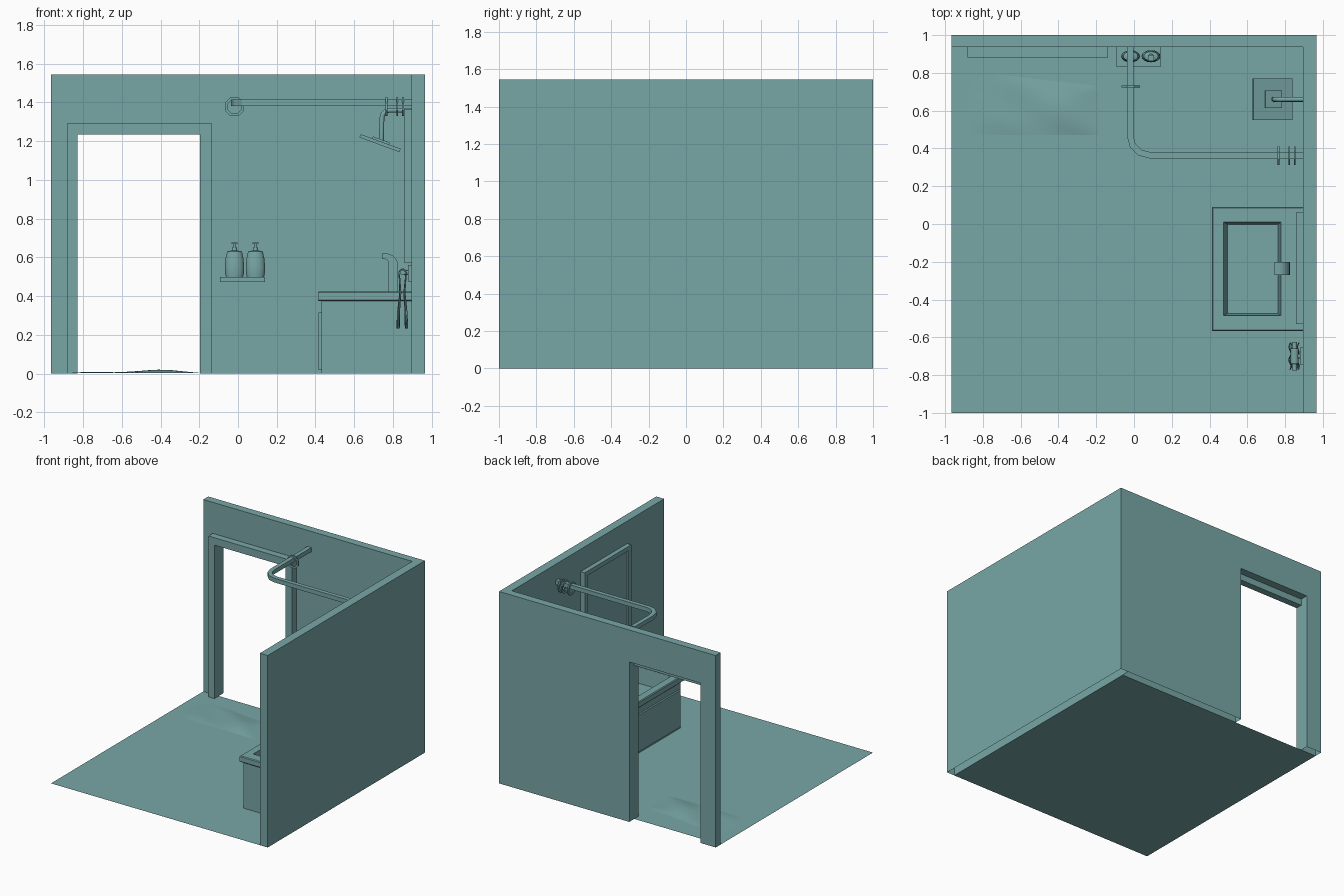
import bpy, bmesh, math
from mathutils import Matrix, Vector

if "Cube" in bpy.data.objects:
    bpy.data.objects.remove(bpy.data.objects["Cube"])

teal = bpy.data.materials.new("teal")
teal.diffuse_color = (0.19, 0.38, 0.38, 1)
teal.use_nodes = True
teal.node_tree.nodes["Principled BSDF"].inputs["Base Color"].default_value = teal.diffuse_color


def finish(name, bm, smooth=False, matrix=None):
    bmesh.ops.recalc_face_normals(bm, faces=bm.faces)
    me = bpy.data.meshes.new(name)
    bm.to_mesh(me)
    bm.free()
    me.materials.append(teal)
    ob = bpy.data.objects.new(name, me)
    bpy.context.collection.objects.link(ob)
    if matrix:
        ob.matrix_world = matrix
    if smooth:
        bpy.ops.object.select_all(action='DESELECT')
        ob.select_set(True)
        bpy.context.view_layer.objects.active = ob
        bpy.ops.object.shade_smooth_by_angle(angle=math.radians(40))
    return ob


def loft(name, loops, cap_start=True, cap_end=True, smooth=False, matrix=None):
    """Skin a row of closed loops with equal point counts."""
    bm = bmesh.new()
    rows = [[bm.verts.new(p) for p in loop] for loop in loops]
    n = len(rows[0])
    for a, b in zip(rows, rows[1:]):
        for i in range(n):
            bm.faces.new((a[i], a[(i + 1) % n], b[(i + 1) % n], b[i]))
    if cap_start:
        bm.faces.new(rows[0])
    if cap_end:
        bm.faces.new(rows[-1])
    return finish(name, bm, smooth, matrix)


def rect(x0, x1, y0, y1, z):
    return [(x0, y0, z), (x1, y0, z), (x1, y1, z), (x0, y1, z)]


def box(name, x0, x1, y0, y1, z0, z1, open_bottom=False, matrix=None):
    return loft(name, [rect(x0, x1, y0, y1, z) for z in (z0, z1)],
                cap_start=not open_bottom, matrix=matrix)


def prism_y(name, profile, y0, y1, smooth=False):
    return loft(name, [[(x, y, z) for x, z in profile] for y in (y0, y1)], smooth=smooth)


def tube(name, pts, r, sides=8, smooth=True):
    """Sweep a regular section along a path lying in one plane."""
    pts = [Vector(p) for p in pts]
    up = Vector((0, 0, 1))
    if len(pts) > 2:
        up = (pts[1] - pts[0]).cross(pts[-1] - pts[0]).normalized()
    loops = []
    for i, p in enumerate(pts):
        t = (pts[min(i + 1, len(pts) - 1)] - pts[max(i - 1, 0)]).normalized()
        side = t.cross(up)
        loops.append([p + r * (math.cos(a) * side + math.sin(a) * up)
                      for a in (2 * math.pi * (k + 0.5) / sides for k in range(sides))])
    return loft(name, loops, smooth=smooth)


def arc(cx, cy, r, a0, a1, n):
    return [(cx + r * math.cos(math.radians(a0 + (a1 - a0) * i / n)),
             cy + r * math.sin(math.radians(a0 + (a1 - a0) * i / n))) for i in range(n + 1)]


# Floor and walls
bm = bmesh.new()
bm.faces.new([bm.verts.new(p) for p in rect(-0.965, 0.895, -1, 0.937, 0)])
finish("floor", bm)
box("right_wall", 0.895, 0.965, -1, 1, 0, 1.545, open_bottom=True)


def arch(x0, x1, top, xi0, xi1, ti):
    return [(x0, 0), (x0, top), (x1, top), (x1, 0), (xi1, 0), (xi1, ti), (xi0, ti), (xi0, 0)]


wall = prism_y("back_wall", arch(-0.965, 0.895, 1.545, -0.828, -0.195, 1.287), 0.937, 1)
bm = bmesh.new()
bm.from_mesh(wall.data)
bmesh.ops.delete(bm, geom=[f for f in bm.faces if max(v.co.z for v in f.verts) < 0.01], context='FACES')
bm.to_mesh(wall.data)
bm.free()
prism_y("door_frame", arch(-0.881, -0.137, 1.295, -0.828, -0.195, 1.235), 0.882, 0.937)

# Rumpled bath mat
bm = bmesh.new()
bmesh.ops.create_grid(bm, x_segments=24, y_segments=14, size=1)
for v in bm.verts:
    u, w = v.co.x, v.co.y
    z = 0.007 + 0.011 * math.exp(-((u - 0.4) / 0.4) ** 2) * (0.7 + 0.3 * math.cos(3 * w)) \
        + 0.0025 * math.sin(5 * u + 3 * w)
    z *= 1 - 0.75 * max(abs(w) ** 4, abs(u) ** 6)
    v.co = (-0.53 + 0.345 * u, 0.62 + w * (0.15 - 0.02 * u) - 0.02 * u, max(z, 0.003))
finish("bath_mat", bm, True)

# Shelf with two pump bottles
box("bottle_shelf", -0.093, 0.14, 0.83, 0.937, 0.472, 0.498)
profile = [(0.044, 0.498), (0.049, 0.52), (0.050, 0.55), (0.046, 0.595), (0.038, 0.63),
           (0.014, 0.636), (0.012, 0.65), (0.006, 0.652), (0.006, 0.67)]
for i, cx in enumerate((-0.018, 0.09)):
    loops = []
    for r, z in profile:
        ry = r * (0.64 if r > 0.02 else 1)
        loops.append([(cx + r * math.cos(k * math.pi / 8), 0.888 + ry * math.sin(k * math.pi / 8), z)
                      for k in range(16)])
    loft(f"pump_bottle_{i + 1}", loops, smooth=True)
    box(f"pump_spout_{i + 1}", cx - 0.016, cx + 0.016, 0.862, 0.896, 0.668, 0.678)

# Square-section curtain rod with a bend, and its rings
bend = [(x, y, 1.399) for x, y in arc(0.08, 0.465, 0.1, 180, 270, 3)]
tube("curtain_rod", [(-0.02, 0.937, 1.399)] + bend + [(0.895, 0.365, 1.399)], 0.024, 4, False)


def ring(name, center, axis):
    bm = bmesh.new()
    rows = []
    for k in range(8):
        a = (k + 0.5) * math.pi / 4
        rows.append([])
        for d, r in ((-0.005, 0.037), (-0.005, 0.053), (0.005, 0.053), (0.005, 0.037)):
            h = r * math.cos(a)
            off = (d, h, r * math.sin(a)) if axis == 'X' else (h, d, r * math.sin(a))
            rows[-1].append(bm.verts.new(Vector(center) + Vector(off)))
    for k in range(8):
        a, b = rows[k], rows[(k + 1) % 8]
        for j in range(4):
            bm.faces.new((a[j], a[(j + 1) % 4], b[(j + 1) % 4], b[j]))
    finish(name, bm)


ring("curtain_ring_1", (-0.018, 0.727, 1.378), 'Y')
for i, x in enumerate((0.766, 0.822, 0.851)):
    ring(f"curtain_ring_{i + 2}", (x, 0.362, 1.378), 'X')

# Shower head with arm
tilt = Matrix.Translation((0.733, 0, 1.19)) @ Matrix.Rotation(math.radians(20), 4, 'Y')
box("shower_head", -0.11, 0.11, 0.55, 0.77, -0.009, 0.009, matrix=tilt)
box("shower_head_base", -0.046, 0.046, 0.614, 0.707, 0.009, 0.02, matrix=tilt)
elbow = [(x, 0.66, z) for x, z in arc(0.785, 1.318, 0.042, 180, 90, 5)]
tube("shower_arm", [(0.74, 0.66, 1.2)] + elbow + [(0.895, 0.66, 1.36)], 0.013, 10)

# Framed mirror
X, Y0, Y1, Z0, Z1 = 0.858, -0.53, 0.062, 0.575, 1.365


def mirror_loop(x, m):
    return [(x, Y0 + m, Z0 + m), (x, Y1 - m, Z0 + m), (x, Y1 - m, Z1 - m), (x, Y0 + m, Z1 - m)]


loft("mirror", [mirror_loop(0.895, 0), mirror_loop(X, 0), mirror_loop(X, 0.035),
                mirror_loop(X + 0.015, 0.035)])

# Vanity cabinet, front panel and counter with sunken basin
box_loops = [rect(0.43, 0.895, -0.545, 0.07, z) for z in (0, 0.375)]
loft("vanity_cabinet", box_loops, cap_end=False)
box("vanity_front_panel", 0.416, 0.43, -0.525, 0.05, 0.02, 0.315)


def inset(m, z):
    return rect(0.412 + m, 0.895, -0.567 + m, 0.09 - m, z)


hole = (0.475, 0.777, -0.485, 0.01)
loft("counter_basin", [inset(0.02, 0.375), inset(0.006, 0.375), inset(0, 0.381), inset(0, 0.419),
                       inset(0.006, 0.425), rect(*hole, 0.425),
                       rect(0.495, 0.762, -0.473, -0.002, 0.30)], cap_start=False)

# Flat ribbon faucet
outer = [(0.743, 0.62)] + arc(0.765, 0.56, 0.06, 90, 0, 6) + [(0.825, 0.425)]
inner = [(0.775, 0.425)] + arc(0.755, 0.57, 0.022, 0, 90, 4) + [(0.743, 0.592)]
prism_y("faucet", outer + inner, -0.27, -0.202, smooth=True)

# Towel holder on the right wall
box("towel_mount", 0.878, 0.895, -0.745, -0.655, 0.475, 0.56)
tube("towel_mount_arm", [(0.85, -0.70, 0.522), (0.88, -0.70, 0.522)], 0.012, 10)
tube("towel_bar", [(0.85, -0.775, 0.522), (0.85, -0.625, 0.522)], 0.014, 12)

# Folded towel hanging on both sides of the bar
path = [(0.826, 0.232), (0.829, 0.32), (0.838, 0.42)] + arc(0.85, 0.522, 0.018, 180, 0, 6) \
    + [(0.859, 0.42), (0.867, 0.32), (0.870, 0.232)]
bm = bmesh.new()
rows = []
for x, z in path:
    fall = (0.54 - z) / 0.31
    rows.append([bm.verts.new((x + 0.006 * fall * math.sin(j * 1.1),
                               -0.70 + (j / 12 - 0.5) * (0.08 + 0.065 * fall), z))
                 for j in range(13)])
for a, b in zip(rows, rows[1:]):
    for j in range(12):
        bm.faces.new((a[j], a[j + 1], b[j + 1], b[j]))
towel = finish("hanging_towel", bm, True)
mod = towel.modifiers.new("thickness", 'SOLIDIFY')
mod.thickness = 0.006
mod.offset = 0
